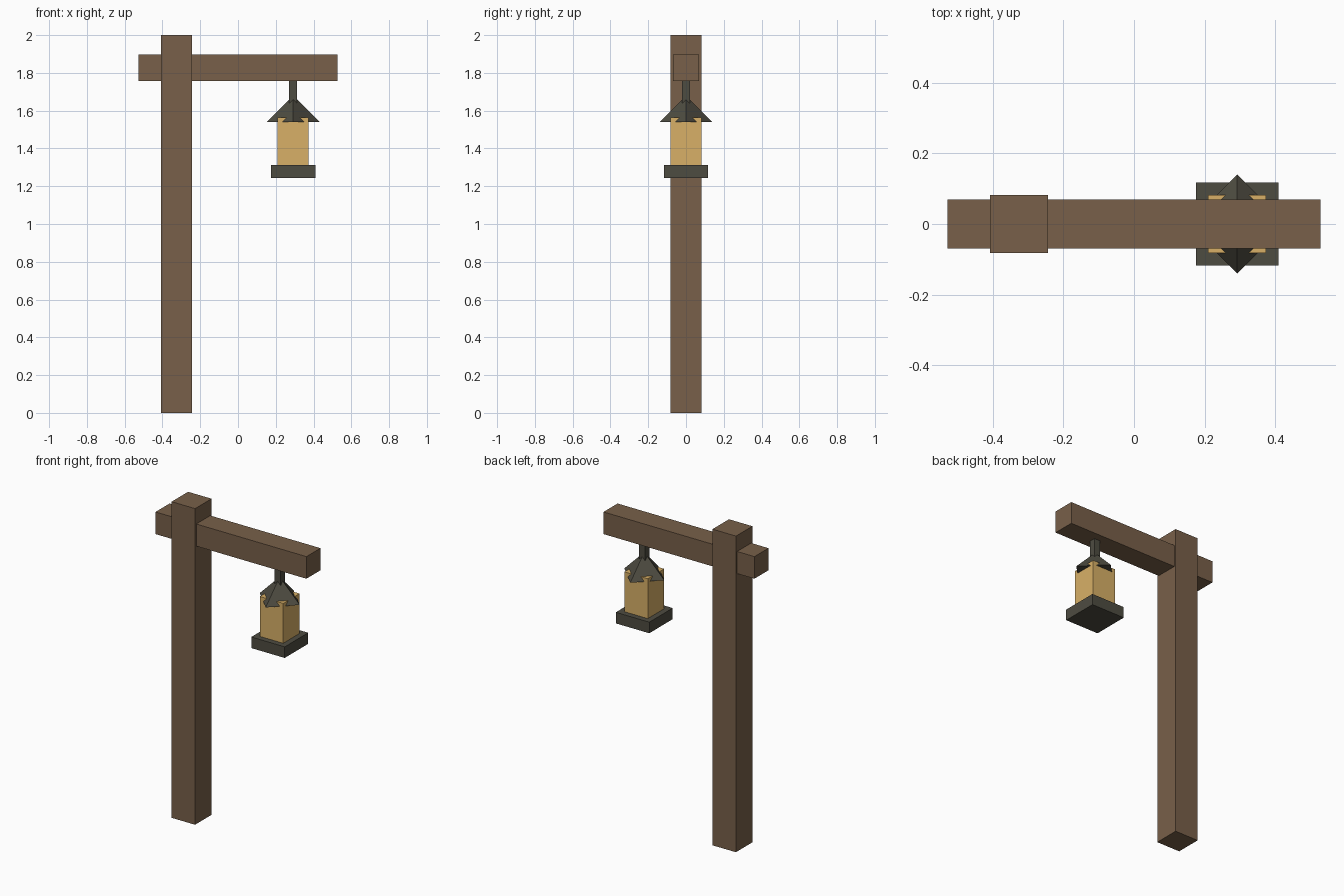
import bpy, math

if "Cube" in bpy.data.objects:
    bpy.data.objects.remove(bpy.data.objects["Cube"])


def material(name, rgb):
    m = bpy.data.materials.new(name)
    m.diffuse_color = (*rgb, 1)
    m.use_nodes = True
    m.node_tree.nodes["Principled BSDF"].inputs["Base Color"].default_value = m.diffuse_color
    return m


wood = material("wood", (0.188, 0.117, 0.067))
iron = material("iron", (0.076, 0.072, 0.053))
glow = material("glow", (0.69, 0.434, 0.136))


def box(name, x, size_x, size_y, z0, z1, mat):
    """Box centred on y = 0, spanning z0 to z1."""
    bpy.ops.mesh.primitive_cube_add(size=1, location=(x, 0, (z0 + z1) / 2))
    ob = bpy.context.object
    ob.name = name
    ob.scale = (size_x, size_y, z1 - z0)
    bpy.ops.object.transform_apply(location=False, rotation=False, scale=True)
    ob.data.materials.append(mat)
    return ob


LX = 0.292  # lantern centre

# Timber frame
box("post", -0.325, 0.164, 0.164, 0, 2, wood)
box("cross_beam", 0, 1.056, 0.14, 1.758, 1.898, wood)

# Hanging lantern
box("hanger_rod", LX, 0.042, 0.042, 1.64, 1.76, iron)
box("lantern_glass", LX, 0.164, 0.164, 1.30, 1.565, glow)
box("lantern_base", LX, 0.234, 0.234, 1.243, 1.313, iron)

# Four-sided roof, its corners pointing along x and y
bpy.ops.mesh.primitive_cone_add(vertices=4, radius1=0.14, radius2=0, depth=0.14,
                                location=(LX, 0, 1.61))
roof = bpy.context.object
roof.name = "lantern_roof"
roof.data.materials.append(iron)
